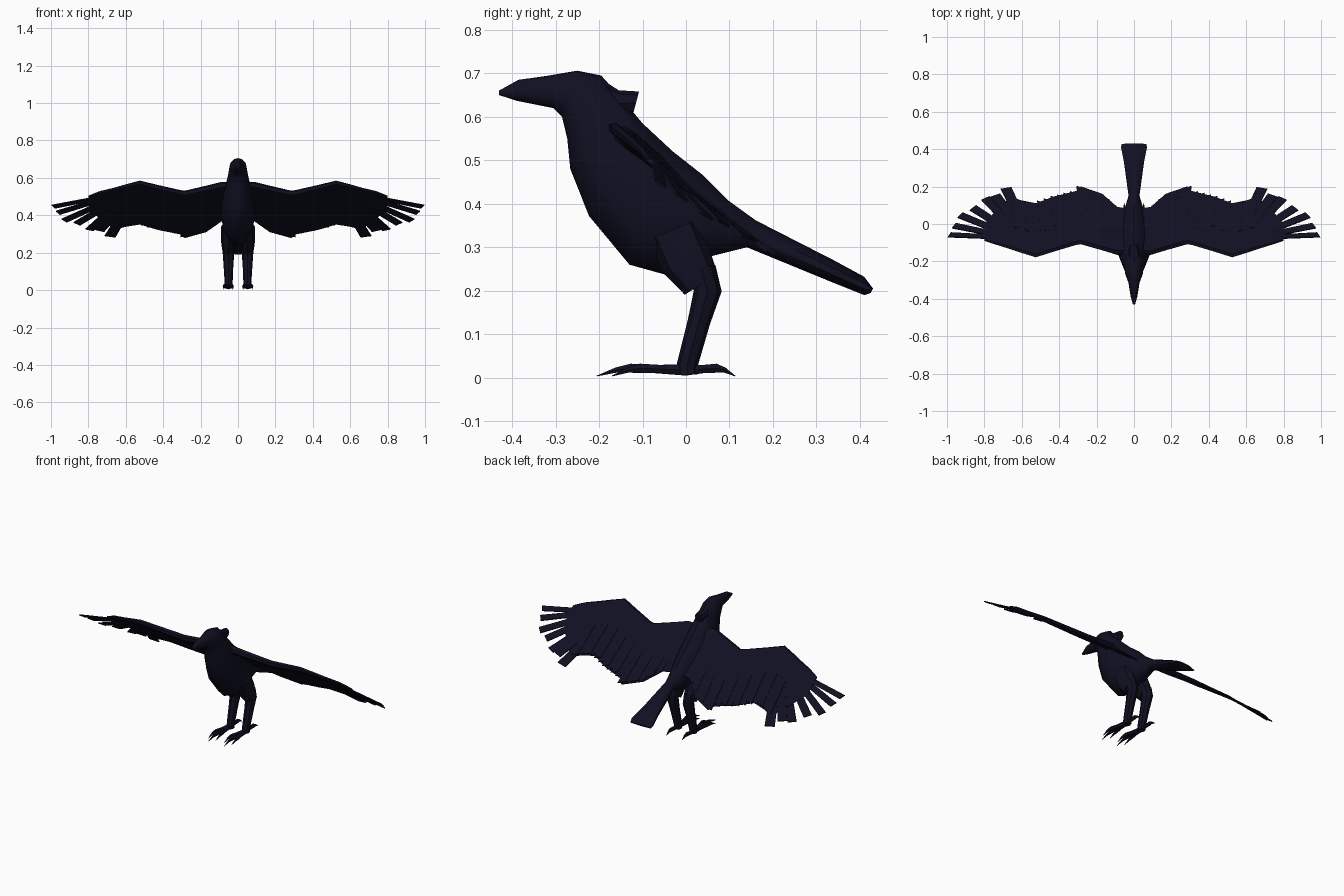
import bpy, bmesh, math
from mathutils import Vector

cube = bpy.data.objects.get("Cube")
if cube:
    bpy.data.objects.remove(cube)

plumage = bpy.data.materials.new("midnight_plumage")
plumage.use_nodes = True
COLOR = (0.005, 0.005, 0.016, 1)
plumage.diffuse_color = COLOR
plumage.node_tree.nodes["Principled BSDF"].inputs["Base Color"].default_value = COLOR


def loft(bm, rings):
    """Skin a list of equal point rings and cap both ends."""
    rows = [[bm.verts.new(p) for p in ring] for ring in rings]
    n = len(rows[0])
    for a, b in zip(rows, rows[1:]):
        for i in range(n):
            j = (i + 1) % n
            bm.faces.new((a[i], a[j], b[j], b[i]))
    bm.faces.new(rows[0])
    bm.faces.new(rows[-1][::-1])


def finish(bm, name, mirror=False, angle=35):
    bmesh.ops.recalc_face_normals(bm, faces=bm.faces)
    mesh = bpy.data.meshes.new(name)
    bm.to_mesh(mesh)
    bm.free()
    mesh.materials.append(plumage)
    obj = bpy.data.objects.new(name, mesh)
    bpy.context.collection.objects.link(obj)
    if mirror:
        obj.modifiers.new("both_sides", 'MIRROR')
    bpy.ops.object.select_all(action='DESELECT')
    bpy.context.view_layer.objects.active = obj
    obj.select_set(True)
    bpy.ops.object.shade_smooth_by_angle(angle=math.radians(angle))


def oval(top, bottom, half_width, sides=12):
    """Upright ring spanning a top and a bottom (y, z) point."""
    ring = []
    for i in range(sides):
        a = math.tau * i / sides
        t = (1 - math.cos(a)) / 2
        ring.append((half_width * math.sin(a),
                     top[0] + (bottom[0] - top[0]) * t,
                     top[1] + (bottom[1] - top[1]) * t))
    return ring


def limb(bm, path, sides=8):
    """Tube through (x, y, z, radius_x, radius_along) points."""
    pts = [Vector(p[:3]) for p in path]
    rings = []
    for i, p in enumerate(path):
        d = pts[min(i + 1, len(pts) - 1)] - pts[max(i - 1, 0)]
        side = Vector((0, 0, 1)).cross(d) if abs(d.y) > abs(d.z) else Vector((1, 0, 0))
        side.normalize()
        up = d.cross(side).normalized()
        rings.append([pts[i] + side * (p[3] * math.cos(math.tau * k / sides))
                      + up * (p[4] * math.sin(math.tau * k / sides)) for k in range(sides)])
    loft(bm, rings)


# Body with head and beak: top point, bottom point, half width
bm = bmesh.new()
loft(bm, [oval(*s) for s in (
    ((-.43, .66), (-.43, .65), .006),
    ((-.385, .685), (-.39, .637), .018),
    ((-.32, .694), (-.305, .62), .03),
    ((-.25, .706), (-.285, .6), .047),
    ((-.195, .695), (-.273, .55), .052),
    ((-.15, .645), (-.266, .48), .064),
    ((-.1, .585), (-.223, .372), .085),
    ((-.03, .52), (-.13, .26), .09),
    ((.04, .465), (-.04, .235), .075),
    ((.11, .395), (.04, .275), .052),
    ((.17, .355), (.14, .3), .028))])
finish(bm, "body")

# Tuft on the nape
bm = bmesh.new()
loft(bm, [oval(*s, sides=8) for s in (
    ((-.2, .69), (-.2, .61), .03),
    ((-.155, .661), (-.16, .6), .032),
    ((-.108, .658), (-.122, .605), .022))])
finish(bm, "nape_tuft")

# Fanned tail
bm = bmesh.new()
loft(bm, [oval(*s, sides=10) for s in (
    ((.08, .42), (.08, .31), .035),
    ((.16, .362), (.14, .3), .03),
    ((.34, .27), (.33, .222), .057),
    ((.41, .232), (.41, .19), .073),
    ((.43, .205), (.425, .195), .07))])
finish(bm, "tail")

# Wings lie on a tilted plane that droops towards the tip
NORMAL = Vector((0, .8, 1)).normalized()


def on_wing(x, y, lift=0):
    return Vector((x, y, .44 - .8 * y - .17 * max(0, x - .75))) + NORMAL * lift


# Spanwise stations: x, leading y, trailing y, thickness
STATIONS = ((.03, -.16, .08, .024), (.09, -.162, .09, .024), (.17, -.14, .16, .022),
            (.285, -.108, .2, .02), (.31, -.112, .175, .02), (.43, -.148, .145, .018),
            (.525, -.178, .11, .016), (.6, -.155, .125, .013), (.66, -.135, .145, .011),
            (.74, -.11, .07, .009), (.8, -.09, 0, .006))
PROFILE = ((0, 0), (.03, .8), (.13, 1), (.3, .45), (1, .12),
           (1, -.12), (.3, -.3), (.13, -.8), (.03, -.7))
bm = bmesh.new()
loft(bm, [[on_wing(x, lead + (trail - lead) * c, h * t) for c, h in PROFILE]
          for x, lead, trail, t in STATIONS])
finish(bm, "wings", mirror=True)


def feather(bm, root, tip, width, lift):
    """Flat blade that widens a little, with a slanted tip."""
    a, b = Vector(root), Vector(tip)
    d = (b - a).normalized()
    s = Vector((-d.y, d.x)) * width / 2
    outline = [a - s * .7, b - s - d * .005, b + s * .7 - d * .02, a + s * .7]
    loft(bm, [[on_wing(p.x, p.y, lift + h) for p in outline] for h in (-.003, .003)])


# Long flight feathers spread like fingers
bm = bmesh.new()
TIPS = ((1, -.055), (.975, -.005), (.94, .055), (.87, .095), (.8, .15), (.745, .165), (.685, .205))
for i, tip in enumerate(TIPS):
    root = (.73 - .025 * i, -.07 + .008 * i)
    feather(bm, root, tip, .03 + .006 * i, .002 * (i % 2))
finish(bm, "flight_feathers", mirror=True)

# Overlapping inner feathers along the trailing edge
bm = bmesh.new()
for i in range(16):
    x = .11 + i * .035
    for a, b in zip(STATIONS, STATIONS[1:]):
        if a[0] <= x < b[0]:
            f = (x - a[0]) / (b[0] - a[0])
            trail = a[2] + (b[2] - a[2]) * f
    feather(bm, (x - .01, trail - .16), (x, trail + .006), .046, .003 + .002 * (i % 2))
finish(bm, "inner_feathers", mirror=True)

# Thighs and shanks
bm = bmesh.new()
limb(bm, [(.05, -.03, .34, .04, .06), (.052, 0, .27, .04, .06), (.051, .035, .215, .034, .045)])
limb(bm, [(.051, .035, .25, .033, .034), (.051, .05, .2, .031, .032),
          (.051, .03, .13, .026, .026), (.05, .003, .03, .021, .024),
          (.05, .003, .008, .02, .024)])
finish(bm, "legs", mirror=True)

# Feet: three forward toes and one rear toe, each ending in a claw
bm = bmesh.new()
for spread, reach in ((-.024, -.17), (0, -.205), (.024, -.17), (0, .113)):
    path = []
    for t, z, r in ((0, .018, .015), (.35, .02, .011), (.62, .022, .012),
                    (.78, .018, .007), (1, .004, .001)):
        path.append((.052 + spread * min(1, t * 1.3), reach * t, z, r * .8, r))
    limb(bm, path, sides=6)
finish(bm, "feet", mirror=True)
